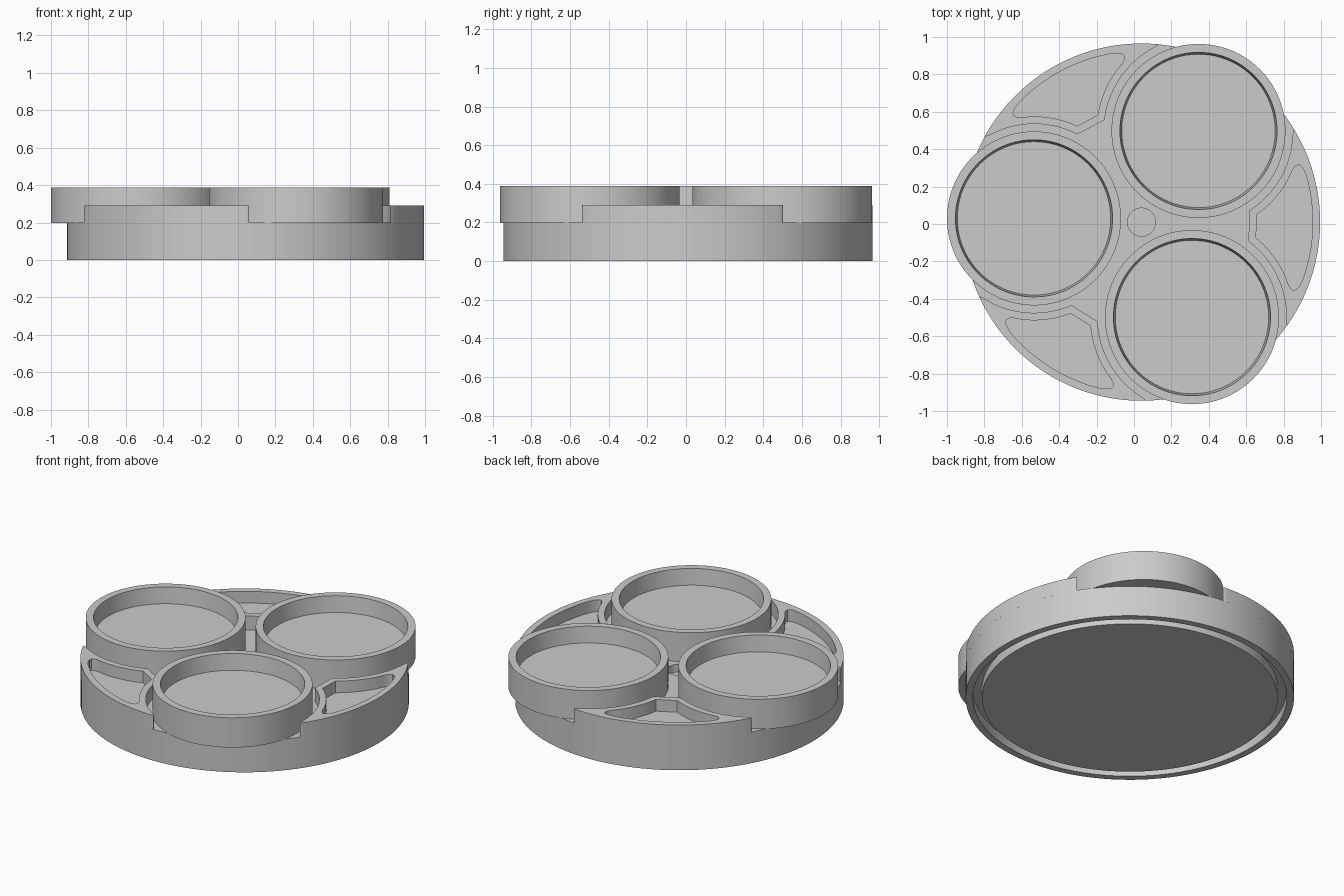
import bpy, bmesh
from math import sin, cos, pi, radians, sqrt, acos, atan2
from mathutils import Vector, Matrix

cube = bpy.data.objects.get("Cube")
if cube:
    bpy.data.objects.remove(cube, do_unlink=True)

CENTRE = Vector((0.04, 0.01, 0))
CUP_DIST = 0.575
BASE_R, CUP_R = 0.955, 0.465
BASE_TOP, RIM_TOP, CUP_TOP = 0.2, 0.29, 0.388

grey = bpy.data.materials.new("plain grey")
grey.use_nodes = True
grey.diffuse_color = (0.6, 0.6, 0.6, 1)
grey.node_tree.nodes["Principled BSDF"].inputs["Base Color"].default_value = (0.6, 0.6, 0.6, 1)


def finish(name, bm, location, turn=0.0):
    """Turn a bmesh into a placed, smooth-shaded object."""
    bmesh.ops.remove_doubles(bm, verts=bm.verts, dist=1e-5)
    bmesh.ops.recalc_face_normals(bm, faces=bm.faces)
    mesh = bpy.data.meshes.new(name)
    bm.to_mesh(mesh)
    bm.free()
    mesh.materials.append(grey)
    ob = bpy.data.objects.new(name, mesh)
    bpy.context.collection.objects.link(ob)
    ob.location = location
    ob.rotation_euler.z = turn
    bpy.ops.object.select_all(action='DESELECT')
    ob.select_set(True)
    bpy.context.view_layer.objects.active = ob
    bpy.ops.object.shade_smooth_by_angle(angle=radians(30))
    return ob


def bridge(bm, low, high):
    for i in range(len(low)):
        j = (i + 1) % len(low)
        bm.faces.new((low[i], low[j], high[j], high[i]))


def lathe(name, profile, location, steps=128):
    """Revolve a profile of (radius, height); both ends are capped flat."""
    bm = bmesh.new()
    rings = [[bm.verts.new((r * cos(2 * pi * k / steps), r * sin(2 * pi * k / steps), z))
              for k in range(steps)] for r, z in profile]
    for a, b in zip(rings, rings[1:]):
        bridge(bm, a, b)
    bm.faces.new(rings[0])
    bm.faces.new(rings[-1])
    return finish(name, bm, location)


def wedge_outline(flat_x, cup_r, outer_r, cup_cut, outer_cut, n=20):
    """Outline between two neighbouring cups, pointing along +x, mirrored in y."""
    cup = Vector((CUP_DIST * cos(pi / 3), CUP_DIST * sin(pi / 3)))
    spread = acos((outer_r ** 2 + CUP_DIST ** 2 - cup_r ** 2) / (2 * outer_r * CUP_DIST))
    tip_angle = pi / 3 - spread
    tip = Vector((outer_r * cos(tip_angle), outer_r * sin(tip_angle)))
    # concave side following the cup
    flat_y = cup.y - sqrt(cup_r ** 2 - (flat_x - cup.x) ** 2)
    start = atan2(flat_y - cup.y, flat_x - cup.x)
    end = atan2(tip.y - cup.y, tip.x - cup.x) - cup_cut
    half = []
    for k in range(n + 1):
        a = start + (end - start) * k / n
        half.append(cup + cup_r * Vector((cos(a), sin(a))))
    # rounded tip
    a = tip_angle - outer_cut
    p, q = half[-1], outer_r * Vector((cos(a), sin(a)))
    for k in range(1, 7):
        t = k / 6
        half.append(p * (1 - t) ** 2 + tip * 2 * t * (1 - t) + q * t * t)
    # outer arc up to the axis
    for k in range(1, n):
        b = a * (1 - k / n)
        half.append(outer_r * Vector((cos(b), sin(b))))
    mirrored = [Vector((v.x, -v.y)) for v in reversed(half)]
    return half + [Vector((outer_r, 0))] + mirrored


# round base: shallow centre hole on top, ring groove underneath
lathe("base", [(0.075, 0.15), (0.075, BASE_TOP), (BASE_R, BASE_TOP), (BASE_R, 0),
               (0.913, 0), (0.913, 0.06), (0.86, 0.06), (0.86, 0)], CENTRE)

for i, name in enumerate(("right", "back_left", "front_left")):
    # open cup overhanging the base
    a = radians(178 - 120 * i)
    spot = CENTRE + CUP_DIST * Vector((cos(a), sin(a), 0))
    lathe(name + "_cup", [(CUP_R, BASE_TOP - 0.003), (CUP_R, CUP_TOP), (0.42, CUP_TOP),
                          (0.41, 0.285)], spot)

outer = wedge_outline(0.575, 0.505, BASE_R, 0.06, radians(2))
pocket = wedge_outline(0.615, 0.545, 0.915, 0.26, radians(8))

for i, name in enumerate(("left", "back_right", "front_right")):
    # raised wedge with a sunken pocket
    bm = bmesh.new()
    layers = [(outer, BASE_TOP), (outer, RIM_TOP), (pocket, RIM_TOP), (pocket, 0.215)]
    rings = [[bm.verts.new((p.x, p.y, z)) for p in line] for line, z in layers]
    for low, high in zip(rings, rings[1:]):
        bridge(bm, low, high)
    bm.faces.new(rings[-1])
    bm.faces.new(rings[0])
    finish(name + "_wedge_tray", bm, CENTRE, radians(-2 + 120 * i))
